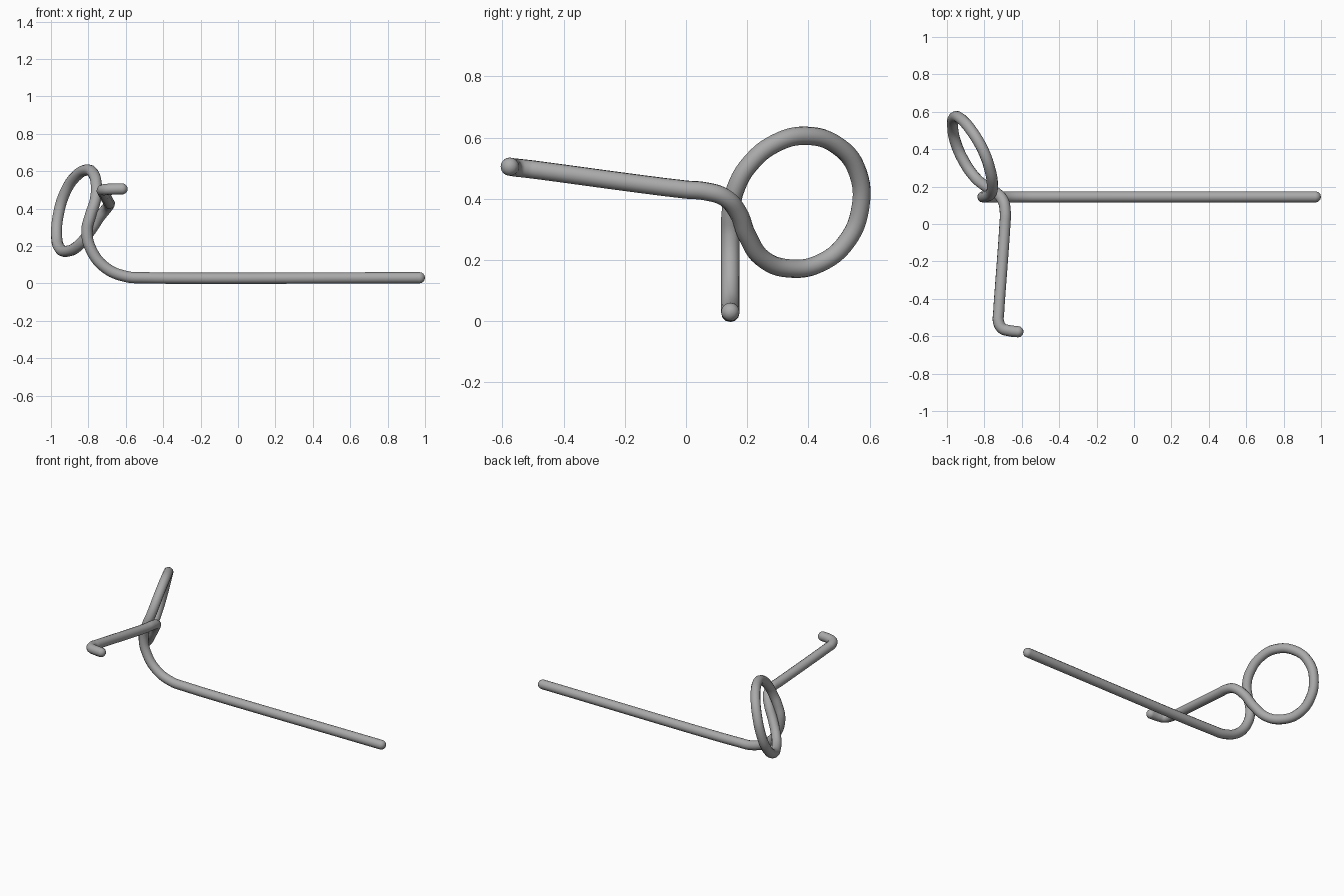
import bpy

cube = bpy.data.objects.get("Cube")
if cube:
    bpy.data.objects.remove(cube, do_unlink=True)

RADIUS = 0.03

steel = bpy.data.materials.new("grey steel")
steel.use_nodes = True
colour = (0.4, 0.4, 0.4, 1)
steel.diffuse_color = colour
steel.node_tree.nodes["Principled BSDF"].inputs["Base Color"].default_value = colour

# Centre line: straight leg, upward bend, loop, arm, hook
leg = [(0.97, 0.145, 0.03), (-0.5, 0.145, 0.03), (-0.6, 0.145, 0.037)]
bend = [(-0.71, 0.145, 0.085), (-0.785, 0.145, 0.18), (-0.808, 0.145, 0.28)]
loop = [(-0.79, 0.147, 0.36), (-0.764, 0.165, 0.44), (-0.757, 0.21, 0.515),
        (-0.77, 0.29, 0.58), (-0.805, 0.39, 0.606), (-0.87, 0.50, 0.57),
        (-0.925, 0.562, 0.485), (-0.96, 0.57, 0.37), (-0.97, 0.525, 0.26),
        (-0.955, 0.44, 0.19), (-0.912, 0.34, 0.172), (-0.85, 0.25, 0.205)]
arm = [(-0.79, 0.20, 0.28), (-0.74, 0.17, 0.355), (-0.70, 0.125, 0.405),
       (-0.688, 0.06, 0.425), (-0.69, 0, 0.43), (-0.724, -0.48, 0.493)]
hook = [(-0.725, -0.52, 0.498), (-0.706, -0.557, 0.502),
        (-0.67, -0.57, 0.504), (-0.62, -0.576, 0.505)]
path = leg + bend + loop + arm + hook

# Round wire swept along the centre line
curve = bpy.data.curves.new("spring_wire", "CURVE")
curve.dimensions = "3D"
curve.bevel_depth = RADIUS
curve.bevel_resolution = 4
curve.resolution_u = 6
spline = curve.splines.new("BEZIER")
spline.bezier_points.add(len(path) - 1)
for point, co in zip(spline.bezier_points, path):
    point.co = co
    point.handle_left_type = point.handle_right_type = "AUTO"
curve.materials.append(steel)
wire = bpy.data.objects.new("spring_wire", curve)
bpy.context.collection.objects.link(wire)

bpy.ops.object.select_all(action="DESELECT")
wire.select_set(True)
bpy.context.view_layer.objects.active = wire
bpy.ops.object.convert(target="MESH")
bpy.ops.object.shade_smooth()

# Rounded wire ends
for name, co in (("leg_end", path[0]), ("hook_end", path[-1])):
    bpy.ops.mesh.primitive_uv_sphere_add(segments=12, ring_count=8, radius=RADIUS, location=co)
    end = bpy.context.object
    end.name = name
    end.data.materials.append(steel)
    bpy.ops.object.shade_smooth()
